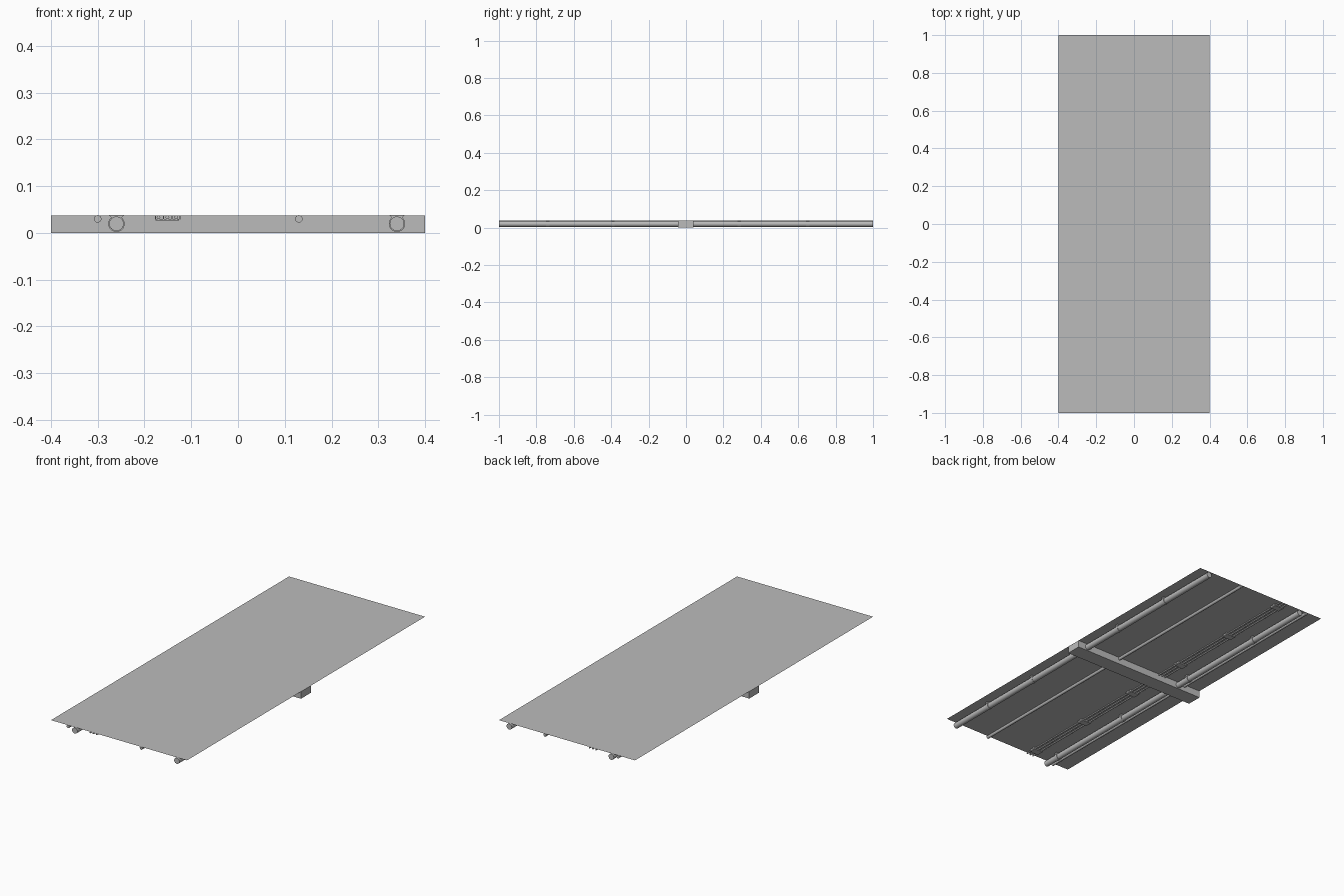
import bpy, bmesh, math

old = bpy.data.objects.get("Cube")
if old:
    bpy.data.objects.remove(old, do_unlink=True)

# One plain grey for every part
grey = bpy.data.materials.new("plain grey")
grey.use_nodes = True
grey.diffuse_color = (0.5, 0.5, 0.5, 1)
bsdf = next(n for n in grey.node_tree.nodes if n.type == 'BSDF_PRINCIPLED')
bsdf.inputs["Base Color"].default_value = (0.5, 0.5, 0.5, 1)

TOP = 0.038


def finish(name, bm, smooth=False):
    bmesh.ops.recalc_face_normals(bm, faces=bm.faces)
    mesh = bpy.data.meshes.new(name)
    bm.to_mesh(mesh)
    bm.free()
    mesh.materials.append(grey)
    obj = bpy.data.objects.new(name, mesh)
    bpy.context.collection.objects.link(obj)
    if smooth:
        bpy.ops.object.select_all(action='DESELECT')
        obj.select_set(True)
        bpy.context.view_layer.objects.active = obj
        bpy.ops.object.shade_smooth_by_angle(angle=math.radians(40))
    return obj


def extrude(name, profile, y0, y1, smooth=False):
    """Sweep a closed x, z profile along y."""
    bm = bmesh.new()
    face = bm.faces.new([bm.verts.new((x, y0, z)) for x, z in profile])
    grown = bmesh.ops.extrude_face_region(bm, geom=[face], use_keep_orig=True)
    for v in grown["geom"]:
        if isinstance(v, bmesh.types.BMVert):
            v.co.y = y1
    return finish(name, bm, smooth)


def box(name, x0, x1, y0, y1, z0, z1):
    return extrude(name, [(x0, z0), (x1, z0), (x1, z1), (x0, z1)], y0, y1)


def circle(x, z, r, n):
    return [(x + r * math.cos(math.tau * i / n), z + r * math.sin(math.tau * i / n))
            for i in range(n)]


def hanger_profile(x, z, r):
    """Ring around a pipe with a flared neck up to the ceiling."""
    start, end = math.radians(130), math.radians(410)
    ring = [(x + r * math.cos(start + (end - start) * i / 20),
             z + r * math.sin(start + (end - start) * i / 20)) for i in range(21)]
    return ring + [(x + 0.013, TOP - 0.003), (x + 0.016, TOP),
                   (x - 0.016, TOP), (x - 0.013, TOP - 0.003)]


# Ceiling sheet
bm = bmesh.new()
bm.faces.new([bm.verts.new((x, y, TOP)) for x, y in
              ((-0.4, -1), (0.4, -1), (0.4, 1), (-0.4, 1))])
sheet = finish("ceiling_sheet", bm)
if sheet.data.polygons[0].normal.z < 0:
    sheet.data.flip_normals()

# Cross beam
box("cross_beam", -0.4, 0.4, -0.042, 0.04, 0.0, TOP - 0.0005)

# Large pipes and their hangers
for side, x, stations in (("left", 0.34, (-0.74, -0.39, 0.285, 0.65)),
                          ("right", -0.26, (-0.91, -0.4, 0.12, 0.635))):
    extrude(side + "_large_pipe", circle(x, 0.0195, 0.0155, 24), -1, 1, True)
    for i, y in enumerate(stations):
        extrude(f"{side}_pipe_hanger_{i + 1}", hanger_profile(x, 0.0195, 0.0175),
                y - 0.009, y + 0.009, True)

# Small pipes
for side, x in (("left", 0.13), ("right", -0.30)):
    extrude(side + "_small_pipe", circle(x, 0.030, 0.008, 16), -1, 1, True)

# Bundle of three conduits held by clamps
for i in range(3):
    extrude(f"conduit_{i + 1}", circle(-0.17 + 0.019 * i, 0.0335, 0.004, 10), -1, 1, True)
for i in range(6):
    y = -0.95 + 0.38 * i
    box(f"clamp_strap_{i + 1}", -0.176, -0.126, y - 0.018, y + 0.018, 0.027, 0.0295)
    box(f"clamp_flange_{i + 1}", -0.18, -0.122, y - 0.018, y + 0.018, 0.036, TOP - 0.0003)
    for j in range(4):
        x = -0.1775 + 0.0175 * j
        box(f"clamp_web_{i + 1}_{j + 1}", x, x + 0.002, y - 0.018, y + 0.018, 0.029, 0.0365)
